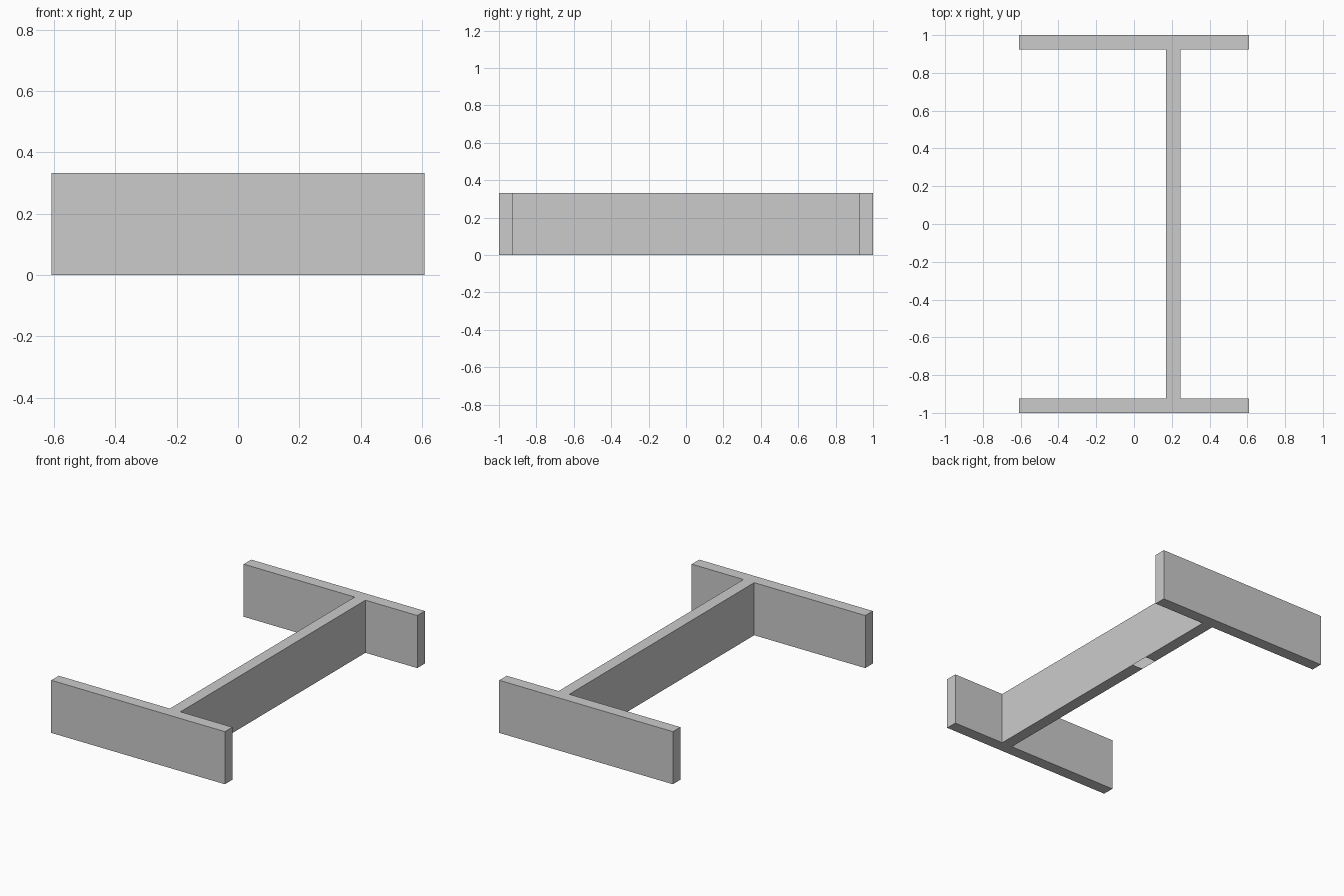
import bpy
import bmesh

if "Cube" in bpy.data.objects:
    bpy.data.objects.remove(bpy.data.objects["Cube"])

W, L, H = 0.608, 1.0, 0.333      # half width, half length, height
INNER = 0.925                    # inner face of the end plates
X0, X1 = 0.17, 0.245             # sides of the off-centre web
GAP = (0.28, 0.40)               # small opening under the web

# I-shaped profile: one half, then its mirror in y
half = [(X1, INNER), (W, INNER), (W, L), (-W, L), (-W, INNER), (X0, INNER)]
profile = half + [(x, -y) for x, y in reversed(half)]

bm = bmesh.new()
base = bm.faces.new([bm.verts.new((x, y, 0)) for x, y in profile])
ext = bmesh.ops.extrude_face_region(bm, geom=[base], use_keep_orig=True)
top = [v for v in ext["geom"] if isinstance(v, bmesh.types.BMVert)]
bmesh.ops.translate(bm, verts=top, vec=(0, 0, H))
bmesh.ops.recalc_face_normals(bm, faces=bm.faces[:])

# Opening in the underside of the web
for y in GAP:
    bmesh.ops.bisect_plane(bm, geom=bm.verts[:] + bm.edges[:] + bm.faces[:],
                           plane_co=(0, y, 0), plane_no=(0, 1, 0))
gap_faces = [f for f in bm.faces
             if all(abs(v.co.z) < 1e-5 and GAP[0] - 1e-4 < v.co.y < GAP[1] + 1e-4
                    for v in f.verts)]
bmesh.ops.delete(bm, geom=gap_faces, context='FACES_ONLY')

mesh = bpy.data.meshes.new("wall_frame")
bm.to_mesh(mesh)
bm.free()
bpy.context.collection.objects.link(bpy.data.objects.new("wall_frame", mesh))
